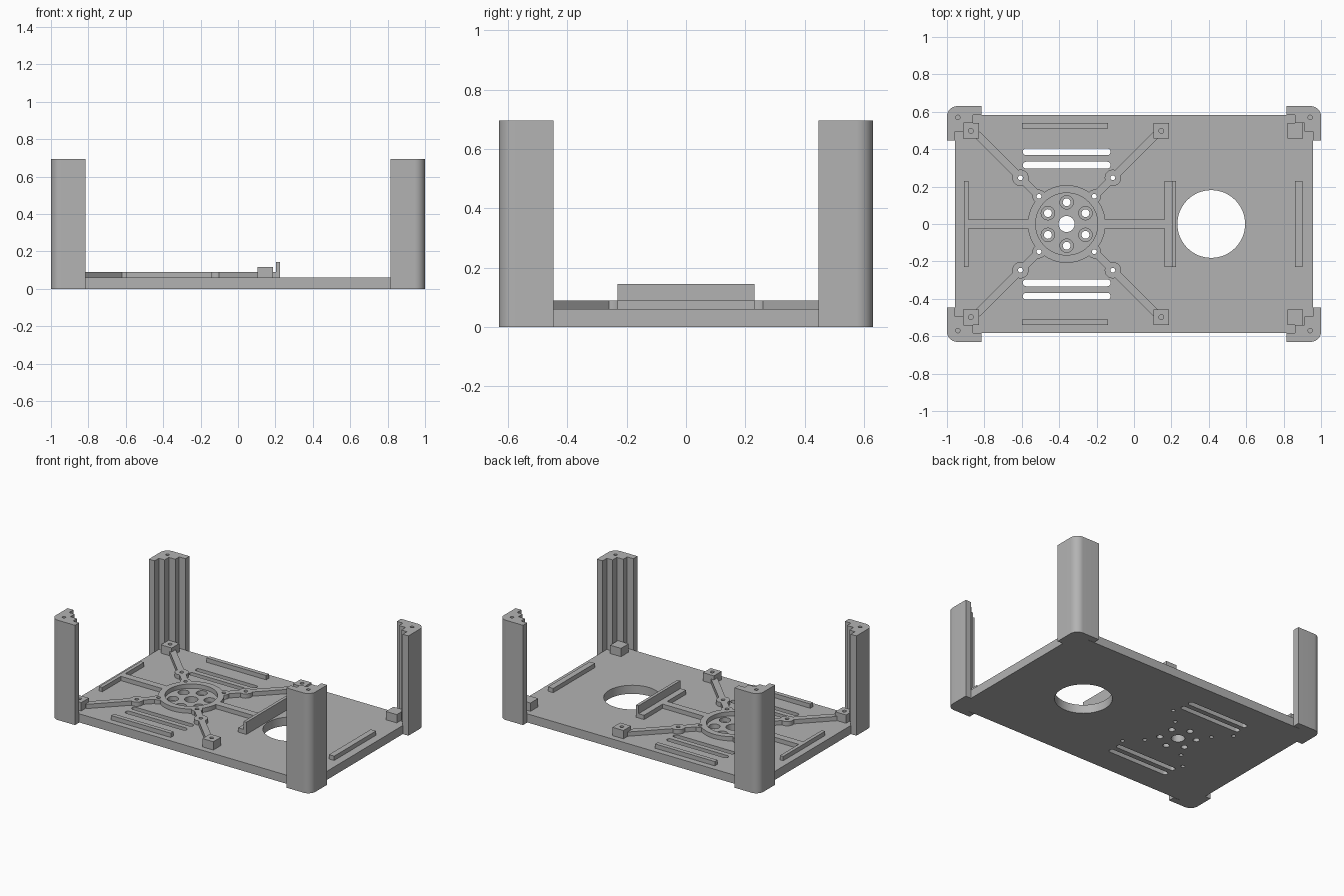
import bpy, bmesh
from math import cos, sin, pi, radians
from mathutils import Vector

if "Cube" in bpy.data.objects:
    bpy.data.objects.remove(bpy.data.objects["Cube"])

grey = bpy.data.materials.new("plain grey")
grey.use_nodes = True
grey.diffuse_color = (0.45, 0.45, 0.45, 1)
grey.node_tree.nodes["Principled BSDF"].inputs["Base Color"].default_value = grey.diffuse_color

SIGNS = [(-1, -1), (1, -1), (1, 1), (-1, 1)]
HUB = Vector((-0.36, 0))
TOP, RIB = 0.06, 0.09


def prism(bm, points, z0, z1):
    """Closed extrusion of a flat outline."""
    low = [bm.verts.new((p[0], p[1], z0)) for p in points]
    high = [bm.verts.new((p[0], p[1], z1)) for p in points]
    faces = [bm.faces.new(low[::-1]), bm.faces.new(high)]
    n = len(points)
    for i in range(n):
        j = (i + 1) % n
        faces.append(bm.faces.new((low[i], low[j], high[j], high[i])))
    bmesh.ops.recalc_face_normals(bm, faces=faces)


def box(bm, x0, x1, y0, y1, z0, z1):
    prism(bm, [(x0, y0), (x1, y0), (x1, y1), (x0, y1)], z0, z1)


def arc(x, y, r, a0, a1, n):
    return [(x + r * cos(a0 + (a1 - a0) * i / n), y + r * sin(a0 + (a1 - a0) * i / n))
            for i in range(n + 1)]


def disc(bm, x, y, r, z0, z1, n=32):
    prism(bm, arc(x, y, r, 0, 2 * pi, n)[:-1], z0, z1)


def strip(bm, a, b, width, z0, z1):
    side = (b - a).normalized().orthogonal() * width / 2
    prism(bm, [a + side, b + side, b - side, a - side], z0, z1)


def raw_object(name, bm):
    mesh = bpy.data.meshes.new(name)
    bm.to_mesh(mesh)
    bm.free()
    obj = bpy.data.objects.new(name, mesh)
    bpy.context.collection.objects.link(obj)
    return obj


def part(name, bm, cut=None):
    """Make a part, optionally subtracting a cutter mesh from it."""
    obj = raw_object(name, bm)
    if cut:
        tool = raw_object(name + "_cutter", cut)
        tool.hide_render = True
        mod = obj.modifiers.new("cut", "BOOLEAN")
        mod.operation, mod.solver, mod.object = "DIFFERENCE", "EXACT", tool
        mod.use_self = True
        deps = bpy.context.evaluated_depsgraph_get()
        result = bpy.data.meshes.new_from_object(obj.evaluated_get(deps))
        obj.modifiers.clear()
        obj.data = result
        bpy.data.objects.remove(tool)
    obj.data.materials.clear()
    obj.data.materials.append(grey)
    bpy.ops.object.select_all(action="DESELECT")
    obj.select_set(True)
    bpy.context.view_layer.objects.active = obj
    bpy.ops.object.shade_smooth_by_angle(angle=radians(30))
    return obj


def boss_points():
    for sx, sy in SIGNS:
        for d, r in ((0.148, 0.036), (0.247, 0.044)):
            yield HUB.x + sx * d, sy * d, r


def boss_holes(bm):
    for x, y, r in boss_points():
        disc(bm, x, y, 0.013, -0.1, 0.3, 16)


# Base plate with its round opening, vent slots and hub holes
plate, cut = bmesh.new(), bmesh.new()
box(plate, -0.957, 0.957, -0.582, 0.582, 0, TOP)
disc(cut, 0.413, 0, 0.181, -0.1, 0.3, 64)
for y in (-0.386, -0.315, 0.315, 0.386):
    prism(cut, arc(-0.143, y, 0.018, -pi / 2, pi / 2, 10)
          + arc(-0.577, y, 0.018, pi / 2, 3 * pi / 2, 10), -0.1, 0.3)
boss_holes(cut)
disc(cut, HUB.x, 0, 0.043, -0.1, 0.3)
for i in range(6):
    a = pi / 6 + i * pi / 3
    x, y = HUB.x + 0.116 * cos(a), 0.116 * sin(a)
    disc(cut, x, y, 0.021, -0.1, 0.3, 24)
    disc(cut, x, y, 0.036, 0.03, 0.3, 24)
part("base_plate", plate, cut)

# Raised hub ring with diagonal arms, bosses and straight ribs
frame, cut = bmesh.new(), bmesh.new()
disc(frame, HUB.x, 0, 0.208, TOP - 0.01, RIB, 64)
for x, y, r in boss_points():
    disc(frame, x, y, r, TOP - 0.01, RIB, 24)
for sx, sy in SIGNS:
    way = Vector((sx, sy))
    strip(frame, HUB + way * 0.14, HUB + way * 0.48, 0.042, TOP - 0.01, RIB)
box(frame, -0.89, -0.55, -0.025, 0.025, TOP - 0.01, RIB)
box(frame, -0.17, 0.18, -0.025, 0.025, TOP - 0.01, RIB)
box(frame, -0.91, -0.885, -0.23, 0.23, TOP - 0.01, RIB)
box(frame, 0.162, 0.206, -0.23, 0.23, TOP - 0.01, RIB)
disc(cut, HUB.x, 0, 0.166, 0, 0.3, 64)
boss_holes(cut)
part("hub_frame", frame, cut)

# Upright divider beside the round opening
wall = bmesh.new()
box(wall, 0.204, 0.225, -0.23, 0.23, TOP - 0.01, 0.145)
part("divider_wall", wall)

# Low guide bars near the edges
bars = bmesh.new()
for y in (-0.525, 0.525):
    box(bars, -0.6, -0.14, y - 0.015, y + 0.015, TOP - 0.01, RIB)
box(bars, 0.862, 0.902, -0.23, 0.23, TOP - 0.01, RIB)
part("guide_bars", bars)

# Mounting blocks, drilled except for the pair at the plain end
for sy, side in ((-1, "front"), (1, "back")):
    for x, place in ((-0.872, "right"), (0.146, "middle"), (0.862, "left")):
        block, cut = bmesh.new(), bmesh.new()
        y = sy * 0.498
        box(block, x - 0.042, x + 0.042, y - 0.042, y + 0.042, TOP - 0.01, 0.118)
        if place == "left":
            cut.free()
            cut = None
        else:
            disc(cut, x, y, 0.013, 0.07, 0.3, 16)
        part(f"{side}_{place}_block", block, cut)

# Corner posts: rounded outside, stepped inside
steps = [(0.815, 0.63), (0.815, 0.584), (0.862, 0.584), (0.862, 0.541),
         (0.912, 0.541), (0.912, 0.494), (0.956, 0.494), (0.956, 0.447), (1, 0.447)]
outline = steps + arc(0.945, 0.575, 0.055, 0, pi / 2, 10)
for sx, sy in SIGNS:
    post, cut = bmesh.new(), bmesh.new()
    prism(post, [(sx * x, sy * y) for x, y in outline], 0, 0.695)
    disc(cut, sx * 0.942, sy * 0.57, 0.012, 0.6, 0.8, 16)
    name = ("front" if sy < 0 else "back") + ("_right" if sx < 0 else "_left")
    part(name + "_post", post, cut)
